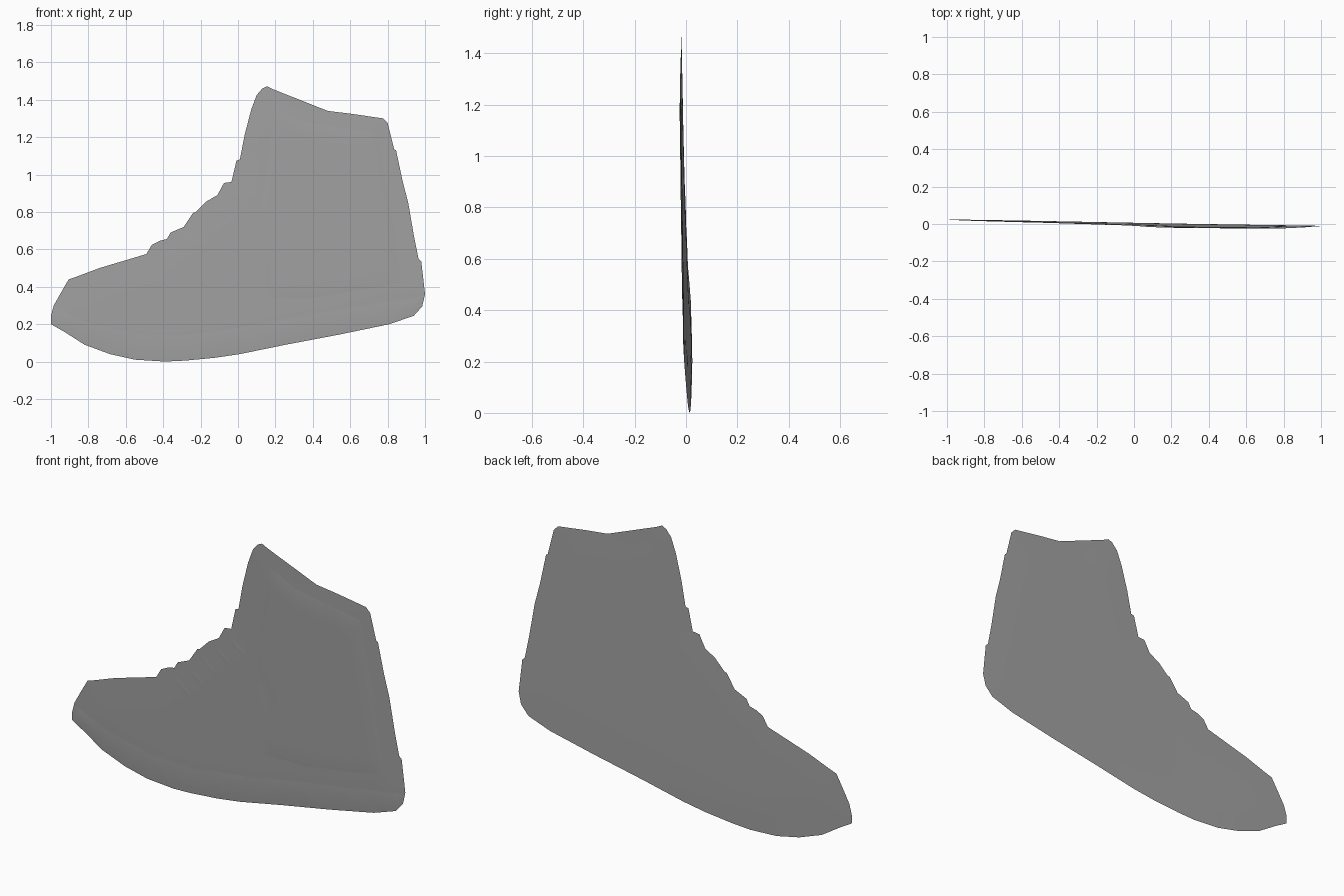
import bpy, bmesh
from mathutils import Vector
from mathutils.geometry import intersect_point_line

if "Cube" in bpy.data.objects:
    bpy.data.objects.remove(bpy.data.objects["Cube"])

grey = bpy.data.materials.new("plain grey")
grey.diffuse_color = (0.36, 0.36, 0.36, 1)
grey.use_nodes = True
grey.node_tree.nodes["Principled BSDF"].inputs["Base Color"].default_value = grey.diffuse_color

# Side profile of the high-top shoe as (x, z), run by run
toe = [(-1, .20), (-1, .245), (-.985, .30), (-.965, .31), (-.94, .38), (-.905, .44),
       (-.86, .455), (-.74, .50), (-.49, .575)]
lace_edge = [(-.46, .625), (-.42, .645), (-.38, .655), (-.36, .69), (-.29, .72),
             (-.26, .765), (-.24, .795), (-.205, .805), (-.17, .855), (-.11, .89),
             (-.075, .955), (-.035, .96), (-.02, .99), (-.008, 1.075), (.01, 1.08)]
collar = [(.035, 1.21), (.07, 1.345), (.10, 1.425), (.13, 1.46), (.155, 1.472),
          (.19, 1.455), (.355, 1.365), (.48, 1.34), (.605, 1.325), (.775, 1.30), (.80, 1.275)]
heel = [(.835, 1.135), (.845, 1.13), (.88, .965), (.91, .85), (.94, .675), (.965, .55),
        (.98, .535), (1, .36), (.985, .295), (.94, .245)]
sole_edge = [(.81, .20), (.545, .145), (.255, .09), (.01, .04), (-.125, .02), (-.285, .005),
             (-.39, 0), (-.55, .01), (-.685, .04), (-.82, .09), (-.93, .16)]
profile = toe + lace_edge + collar + heel + sole_edge


def edge_distance(x, z, outline):
    p, best = Vector((x, z, 0)), 9.0
    for a, b in zip(outline, outline[1:] + outline[:1]):
        a, b = Vector((*a, 0)), Vector((*b, 0))
        q, t = intersect_point_line(p, a, b)
        q = a if t < 0 else b if t > 1 else q
        best = min(best, (p - q).length)
    return best


def middle(x, z):
    """Slightly tilted and bowed sheet that the shoe lies in."""
    return .0072 - .0165 * x + .004 * x * x - .0157 * z


def body_front(x, z):
    return middle(x, z) - .003 * min(1, edge_distance(x, z, profile) / .15)


def body_back(x, z):
    return middle(x, z) + .002 * min(1, edge_distance(x, z, profile) / .15)


def skin(name, outline, front, back, step=.05):
    """Closed thin panel: outline cut into a grid, then pushed to front and back."""
    bm = bmesh.new()
    bm.faces.new([bm.verts.new((x, 0, z)) for x, z in outline])
    bmesh.ops.triangulate(bm, faces=bm.faces[:])
    for axis, lo, hi in ((0, -1, 1), (2, 0, 1.5)):
        for i in range(1, round((hi - lo) / step)):
            co, no = Vector(), Vector()
            co[axis], no[axis] = lo + i * step + .0013, 1
            bmesh.ops.bisect_plane(bm, geom=bm.verts[:] + bm.edges[:] + bm.faces[:],
                                   dist=1e-5, plane_co=co, plane_no=no)
    fronts = bm.verts[:]
    copy = bmesh.ops.duplicate(bm, geom=bm.verts[:] + bm.edges[:] + bm.faces[:])["geom"]
    backs = [g for g in copy if isinstance(g, bmesh.types.BMVert)]
    for verts, surface in ((fronts, front), (backs, back)):
        for v in verts:
            v.co.y = surface(v.co.x, v.co.z)
    bmesh.ops.remove_doubles(bm, verts=bm.verts[:], dist=2e-5)
    bmesh.ops.recalc_face_normals(bm, faces=bm.faces[:])
    mesh = bpy.data.meshes.new(name)
    bm.to_mesh(mesh)
    bm.free()
    mesh.materials.append(grey)
    ob = bpy.data.objects.new(name, mesh)
    bpy.context.collection.objects.link(ob)
    bpy.context.view_layer.objects.active = ob
    ob.select_set(True)
    bpy.ops.object.shade_smooth_by_angle()
    ob.select_set(False)


def relief(name, outline, rise=.0015):
    """Faint raised panel on the front of the shoe."""
    skin(name, outline,
         lambda x, z: body_front(x, z) - rise * min(1, edge_distance(x, z, outline) / .03),
         body_front)


# Shoe body
skin("shoe_body", profile, body_front, body_back)

# Sole band following the lower edge
relief("sole_band", [(-.985, .29), (-.8, .21), (-.55, .15), (-.3, .14), (0, .18),
                     (.3, .235), (.6, .285), (.99, .35)] + heel[-2:] + sole_edge + toe[:2])

# Padded ankle panel
relief("ankle_panel", [(.2, 1.36), (.36, 1.28), (.74, 1.22), (.82, .8), (.87, .42),
                       (.4, .34), (.16, .34), (.2, .6), (.12, .8)])

# Laces crossing the instep
for i in range(5):
    x, z = -.40 + .085 * i, .60 + .075 * i
    relief(f"lace_{i + 1}", [(x, z), (x + .02, z + .02), (x + .13, z - .06), (x + .11, z - .085)])
